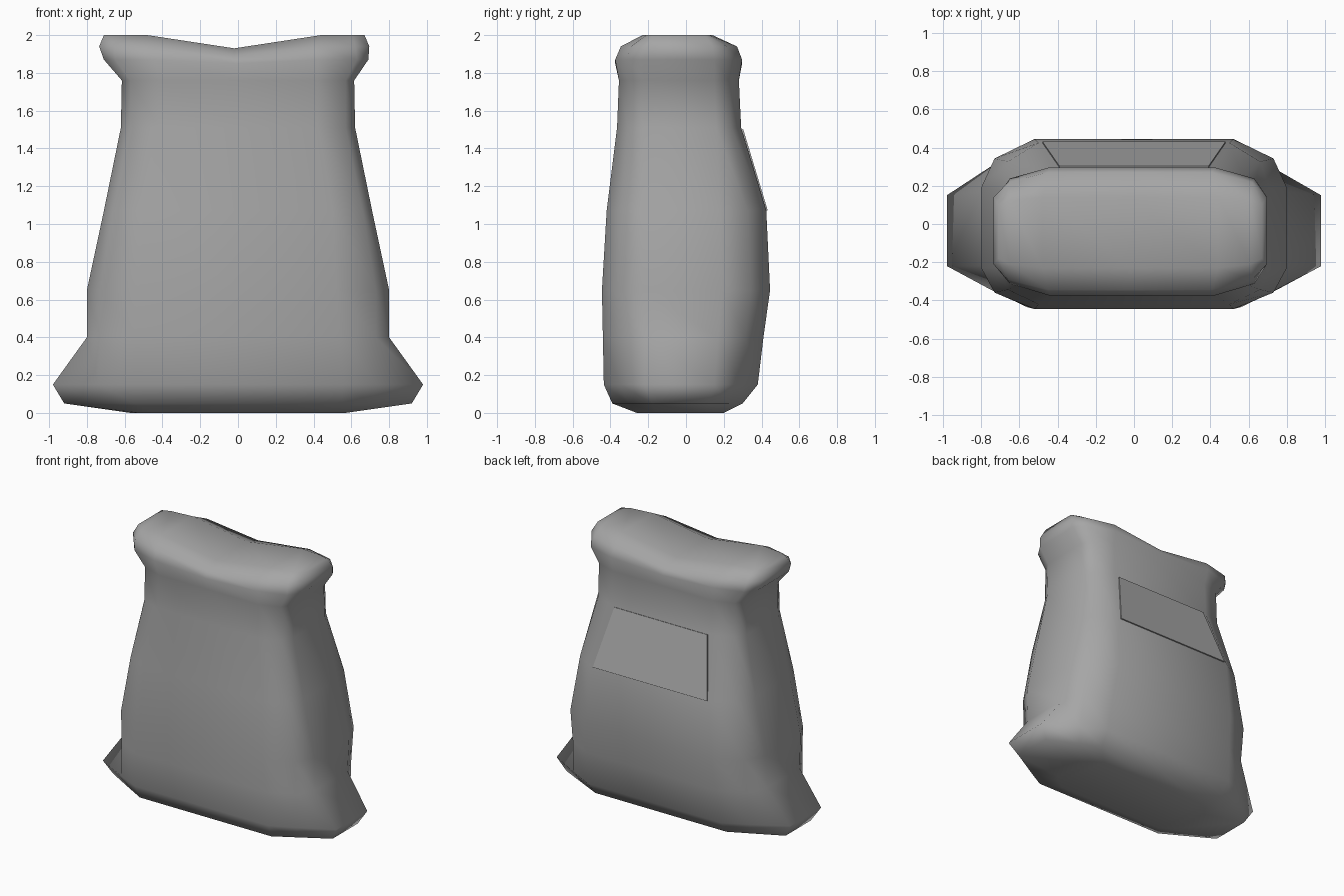
import bpy, bmesh
from math import radians

if "Cube" in bpy.data.objects:
    bpy.data.objects.remove(bpy.data.objects["Cube"], do_unlink=True)

grey = bpy.data.materials.new("plain_grey")
grey.use_nodes = True
colour = (0.38, 0.38, 0.38, 1)
grey.diffuse_color = colour
shader = next(n for n in grey.node_tree.nodes if n.type == "BSDF_PRINCIPLED")
shader.inputs["Base Color"].default_value = colour
shader.inputs["Roughness"].default_value = 0.8


def add_object(name, mesh):
    obj = bpy.data.objects.new(name, mesh)
    mesh.materials.append(grey)
    bpy.context.collection.objects.link(obj)
    return obj


# Sack cross-sections: height, flat half width, corner half width, full half width,
# front y, side front y, side back y, back y, dip at the middle, sideways shift
sections = [
    (0.00, 0.45, 0.52, 0.57, -0.26, -0.16, 0.10, 0.20, 0, 0),
    (0.05, 0.55, 0.70, 0.92, -0.39, -0.18, 0.12, 0.30, 0, 0),
    (0.15, 0.56, 0.74, 0.98, -0.435, -0.22, 0.15, 0.38, 0, 0),
    (0.40, 0.54, 0.73, 0.80, -0.44, -0.22, 0.17, 0.41, 0, 0),
    (0.65, 0.52, 0.73, 0.80, -0.445, -0.23, 0.19, 0.445, 0, 0),
    (1.07, 0.50, 0.66, 0.71, -0.42, -0.23, 0.18, 0.425, 0, 0),
    (1.51, 0.42, 0.57, 0.62, -0.365, -0.22, 0.16, 0.292, 0, 0),
    (1.76, 0.42, 0.57, 0.615, -0.355, -0.22, 0.15, 0.28, 0, 0),
    (1.87, 0.43, 0.64, 0.70, -0.375, -0.22, 0.15, 0.297, 0.02, -0.01),
    (1.94, 0.43, 0.64, 0.715, -0.345, -0.21, 0.14, 0.27, 0.05, -0.02),
    (2.00, 0.46, 0.63, 0.69, -0.23, -0.18, 0.10, 0.14, 0.07, -0.02),
]


def ring_points(z, flat, corner, full, front, side_f, side_b, back, dip, shift):
    def edge(side, y):
        half = [(full, side), (corner, side + (y - side) * 0.6), (flat, y)]
        return [(-x, v) for x, v in half] + [(0, y)] + half[::-1]
    outline = edge(side_b, back) + edge(side_f, front)[::-1]
    return [(x + shift, y, z - dip * max(0, 1 - abs(x) / flat)) for x, y in outline]


# Sack body, lofted through the sections and capped in strips
bm = bmesh.new()
rings = [[bm.verts.new(p) for p in ring_points(*s)] for s in sections]
count = len(rings[0])
for low, high in zip(rings, rings[1:]):
    for i in range(count):
        j = (i + 1) % count
        bm.faces.new((low[i], low[j], high[j], high[i]))
for ring in (rings[0], rings[-1]):
    for i in range(count // 2 - 1):
        bm.faces.new((ring[i], ring[i + 1], ring[-i - 2], ring[-i - 1]))
bmesh.ops.recalc_face_normals(bm, faces=bm.faces)
sack_mesh = bpy.data.meshes.new("sack_body")
bm.to_mesh(sack_mesh)
bm.free()
sack = add_object("sack_body", sack_mesh)
bpy.ops.object.select_all(action="DESELECT")
sack.select_set(True)
bpy.context.view_layer.objects.active = sack
bpy.ops.object.shade_smooth_by_angle(angle=radians(60))

# Flat patch on the back
patch_mesh = bpy.data.meshes.new("back_patch")
patch_mesh.from_pydata(
    [(0.48, 0.425, 1.07), (-0.48, 0.425, 1.07), (-0.39, 0.295, 1.5), (0.39, 0.295, 1.5)],
    [], [(0, 1, 2, 3)])
patch = add_object("back_patch", patch_mesh)
solid = patch.modifiers.new("thickness", "SOLIDIFY")
solid.thickness = 0.008
solid.offset = 1
